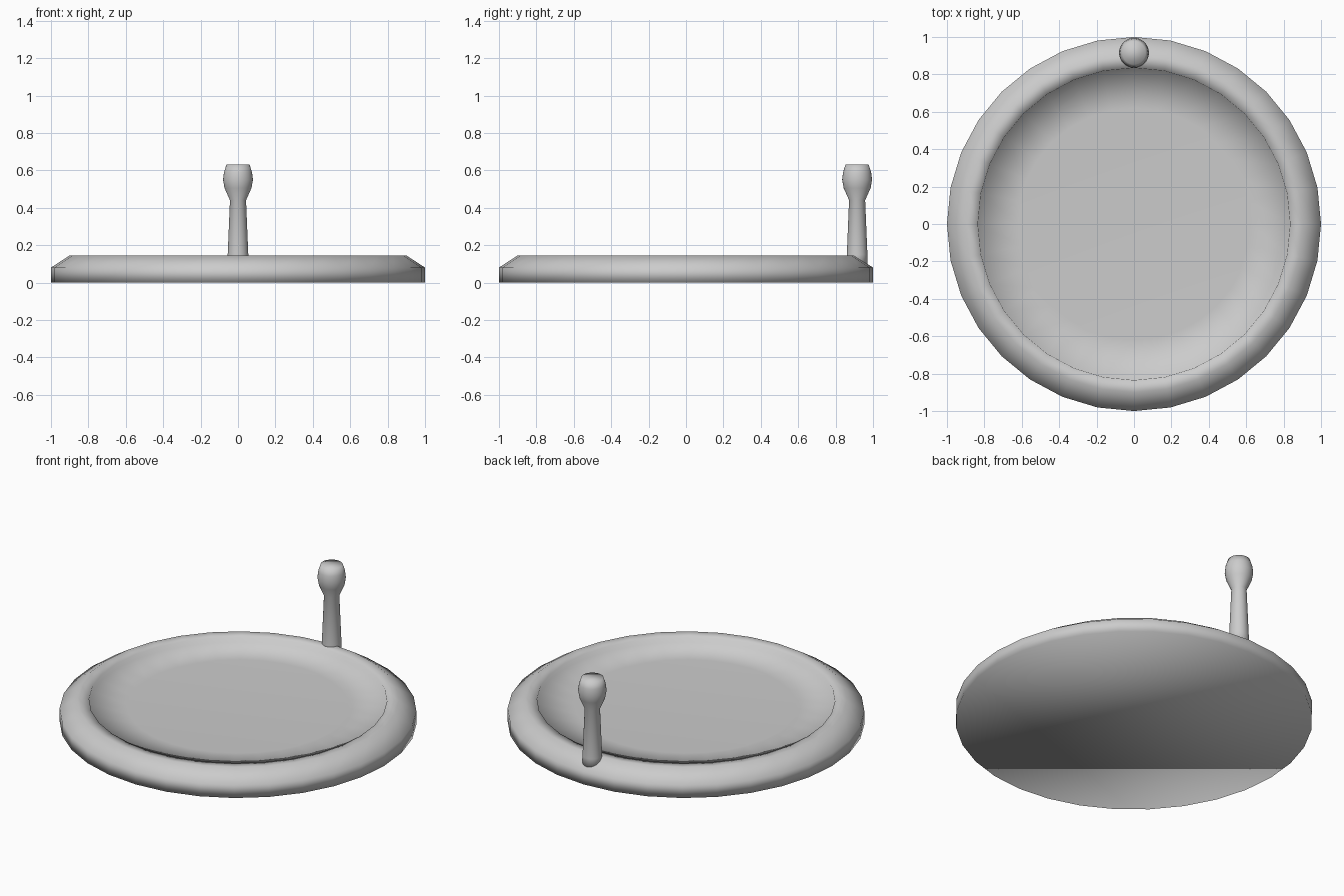
import bpy, bmesh, math

if "Cube" in bpy.data.objects:
    bpy.data.objects.remove(bpy.data.objects["Cube"])


def lathe(name, profile, sides, centre=(0, 0)):
    """Closed solid turned about z; profile runs (radius, z), bottom to top."""
    bm = bmesh.new()
    rings = []
    for r, z in profile:
        rings.append([bm.verts.new((r * math.cos(2 * math.pi * i / sides),
                                    r * math.sin(2 * math.pi * i / sides), z))
                      for i in range(sides)])
    for a, b in zip(rings, rings[1:]):
        for i in range(sides):
            j = (i + 1) % sides
            bm.faces.new((a[i], a[j], b[j], b[i]))
    bm.faces.new(rings[0][::-1])
    bm.faces.new(rings[-1])
    for f in bm.faces:
        f.smooth = True
    mesh = bpy.data.meshes.new(name)
    bm.to_mesh(mesh)
    bm.free()
    obj = bpy.data.objects.new(name, mesh)
    obj.location = (centre[0], centre[1], 0)
    bpy.context.collection.objects.link(obj)
    return obj


# Shallow round dish with a bevelled raised rim and a sunken floor
lathe("dish", [(1.0, 0.0), (1.0, 0.08), (0.9, 0.145), (0.835, 0.14),
               (0.832, 0.11), (0.62, 0.10)], 32)

# Upright peg with a rounded knob, standing on the back of the rim
lathe("peg", [(0.057, 0.08), (0.055, 0.15), (0.043, 0.44), (0.072, 0.505),
              (0.08, 0.55), (0.075, 0.59), (0.062, 0.63)], 32, (0, 0.915))
